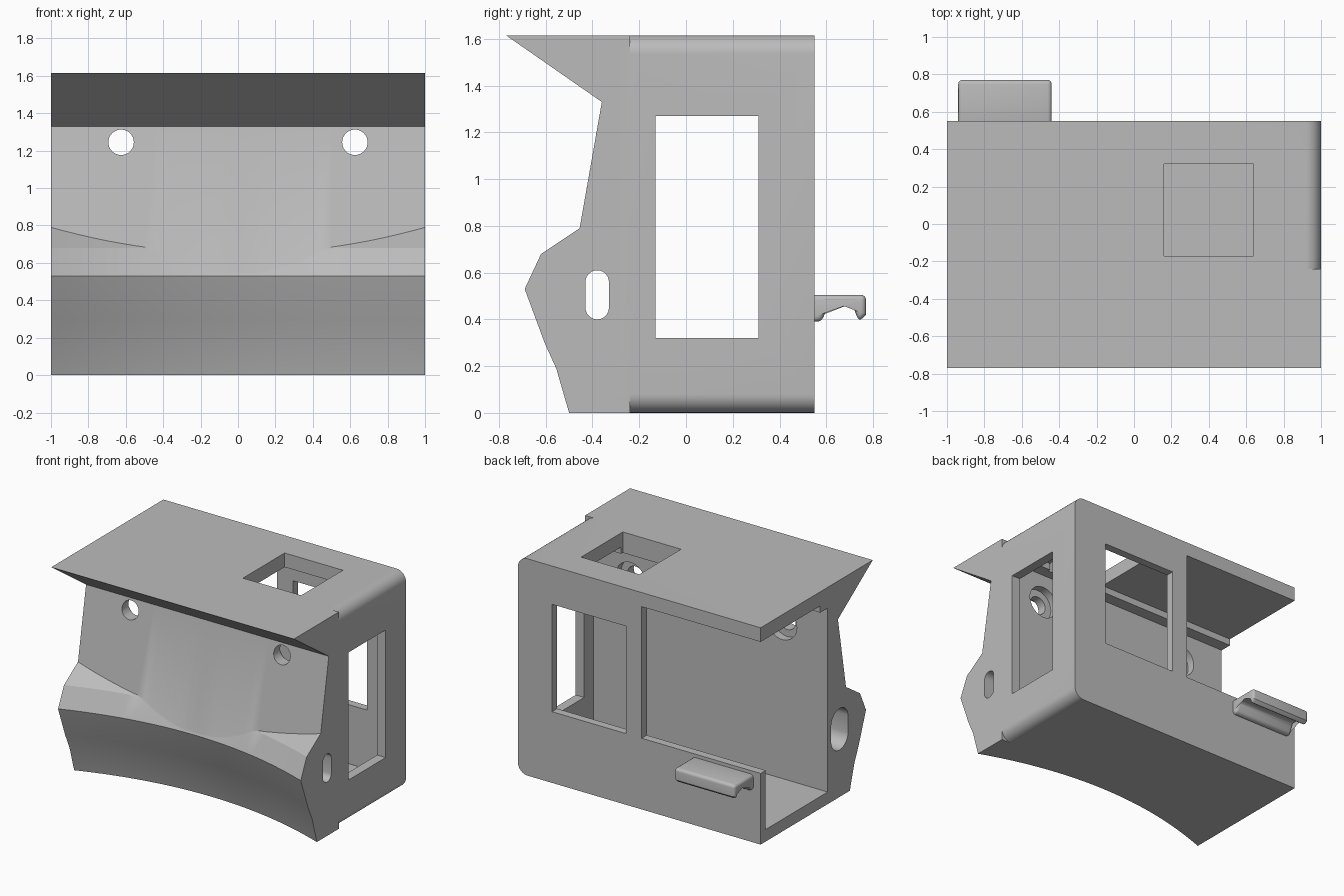
import bpy, bmesh, math
from mathutils import Matrix, Vector

if "Cube" in bpy.data.objects:
    bpy.data.objects.remove(bpy.data.objects["Cube"], do_unlink=True)

grey = bpy.data.materials.new("plain grey")
grey.use_nodes = True
grey.diffuse_color = (0.5, 0.5, 0.5, 1)
grey.node_tree.nodes["Principled BSDF"].inputs["Base Color"].default_value = (0.5, 0.5, 0.5, 1)


def loft(name, rings):
    """Closed solid through a list of equal-length rings."""
    bm = bmesh.new()
    loops = [[bm.verts.new(p) for p in ring] for ring in rings]
    n = len(loops[0])
    for a, b in zip(loops, loops[1:]):
        for i in range(n):
            j = (i + 1) % n
            bm.faces.new((a[i], a[j], b[j], b[i]))
    bm.faces.new(loops[0])
    bm.faces.new(loops[-1])
    bmesh.ops.recalc_face_normals(bm, faces=bm.faces)
    mesh = bpy.data.meshes.new(name)
    bm.to_mesh(mesh)
    bm.free()
    ob = bpy.data.objects.new(name, mesh)
    bpy.context.collection.objects.link(ob)
    mesh.materials.append(grey)
    return ob


def box(name, x, y, z):
    return loft(name, [[(u, y[0], z[0]), (u, y[1], z[0]), (u, y[1], z[1]), (u, y[0], z[1])] for u in x])


def apply(ob, mod):
    bpy.ops.object.select_all(action='DESELECT')
    bpy.context.view_layer.objects.active = ob
    ob.select_set(True)
    bpy.ops.object.modifier_apply(modifier=mod.name)


def boolean(ob, other, op='DIFFERENCE'):
    other.hide_render = True
    mod = ob.modifiers.new("cut", 'BOOLEAN')
    mod.operation, mod.solver, mod.object = op, 'EXACT', other
    apply(ob, mod)
    bpy.data.objects.remove(other, do_unlink=True)


def slot(x, y, z, half_height, r):
    """Rounded slot cutter running along x."""
    ring = []
    for i in range(32):
        a = 2 * math.pi * (i + 0.5) / 32
        side = half_height - r if math.sin(a) > 0 else r - half_height
        ring.append((y + r * math.cos(a), z + side + r * math.sin(a)))
    return loft("slot_cutter", [[(u, *p) for p in ring] for u in x])


def bore(x, z, y, r):
    """Round cutter running along y."""
    ring = [(r * math.cos(math.pi * i / 16), r * math.sin(math.pi * i / 16)) for i in range(32)]
    return loft("bore_cutter", [[(x + a, v, z + b) for a, b in ring] for v in y])


# Cab shell: rounded on its +x edges
R = 0.08
outline = [(-1, 0)]
for cz, start in ((R, -math.pi / 2), (1.615 - R, 0)):
    for i in range(9):
        a = start + i * math.pi / 16
        outline.append((1 - R + R * math.cos(a), cz + R * math.sin(a)))
outline.append((-1, 1.615))
shell = loft("cab_housing", [[(x, y, z) for x, z in outline] for y in (-0.28, 0.55)])
boolean(shell, box("cavity", (-1.1, 0.93), (-0.24, 0.49), (0.09, 1.51)))


# Front wall: folded profile with a bulge hollowed towards the middle
def wall(z):
    return -0.455 - (0.79 - z) * 0.176


def front_ring(x):
    dip = 0.185 * (1 - x * x)
    g_low, g_mid = dip - 0.189, dip - 0.145
    if g_mid < 0:
        crease = 0.68 + 0.11 * -g_mid / (dip - g_mid)
    else:
        crease = 0.53 + 0.15 * g_low / (g_low - g_mid)
    crease = max(crease, 0.55)
    mid = min(0.68, crease - 0.01)
    y_mid = -0.69 + (mid - 0.53) / 0.15 * 0.07 + dip
    pts = [(-0.50 + dip, 0), (-0.555 + dip, 0.19), (-0.605 + dip, 0.30), (-0.69 + dip, 0.53),
           (y_mid, mid), (wall(crease), crease), (-0.36, 1.33), (-0.77, 1.615),
           (-0.24, 1.615), (-0.24, 0)]
    return [(x, y, z) for y, z in pts]


front = loft("front_wall", [front_ring(-1 + i / 16) for i in range(33)])
boolean(shell, front, 'UNION')
boolean(shell, box("ledge", (-1, 0.95), (-0.26, -0.15), (1.46, 1.53)), 'UNION')

# Windows and openings
boolean(shell, box("back_opening", (-1.1, -0.02), (0.4, 0.7), (0.53, 1.51)))
boolean(shell, box("back_window", (0.11, 0.72), (0.4, 0.7), (0.53, 1.33)))
boolean(shell, box("side_window", (0.8, 1.1), (-0.13, 0.31), (0.32, 1.27)))
boolean(shell, box("roof_hatch", (0.16, 0.64), (-0.17, 0.32), (1.4, 1.8)))

# Lengthwise slot and the two front holes, each with a wider counterbore
boolean(shell, slot((-1.1, 1.1), -0.38, 0.505, 0.105, 0.05))
boolean(shell, slot((-1.1, -0.85), -0.38, 0.505, 0.155, 0.1))
for x in (-0.625, 0.625):
    boolean(shell, bore(x, 1.245, (-0.6, -0.1), 0.068))
    boolean(shell, bore(x, 1.245, (-0.3, -0.1), 0.12))

# Rear hook
hook_profile = [(0.53, 0.505), (0.77, 0.505), (0.77, 0.42), (0.74, 0.39), (0.71, 0.465),
                (0.61, 0.465), (0.58, 0.39), (0.53, 0.39)]
hook = loft("rear_hook", [[(x, y, z) for y, z in hook_profile] for x in (-0.94, -0.44)])
bevel = hook.modifiers.new("round", 'BEVEL')
bevel.width, bevel.segments, bevel.limit_method = 0.025, 4, 'ANGLE'
bevel.angle_limit = math.radians(50)
apply(hook, bevel)

for ob in (shell, hook):
    bpy.ops.object.select_all(action='DESELECT')
    bpy.context.view_layer.objects.active = ob
    ob.select_set(True)
    bpy.ops.object.shade_smooth_by_angle(angle=math.radians(25))
